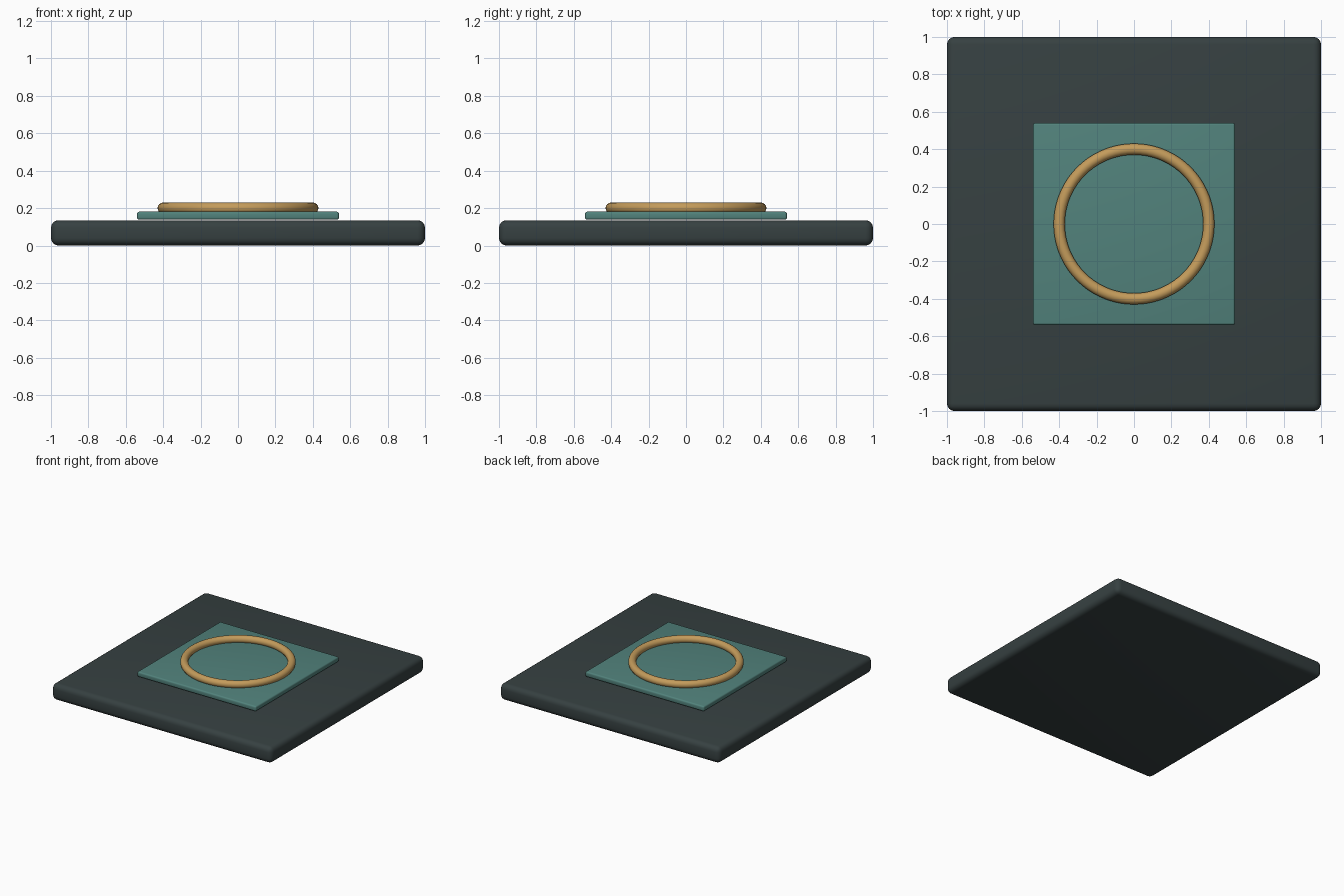
import bpy

if "Cube" in bpy.data.objects:
    bpy.data.objects.remove(bpy.data.objects["Cube"])


def material(name, rgb):
    m = bpy.data.materials.new(name)
    m.diffuse_color = (*rgb, 1)
    m.use_nodes = True
    m.node_tree.nodes["Principled BSDF"].inputs["Base Color"].default_value = m.diffuse_color
    return m


def smooth(obj):
    bpy.context.view_layer.objects.active = obj
    obj.select_set(True)
    bpy.ops.object.shade_smooth_by_angle(angle=0.6)
    obj.select_set(False)


def rounded_plate(name, side, z0, z1, radius, mat):
    bpy.ops.mesh.primitive_cube_add(size=1, location=(0, 0, (z0 + z1) / 2))
    obj = bpy.context.object
    obj.name = name
    obj.scale = (side, side, z1 - z0)
    bpy.ops.object.transform_apply(location=False, rotation=False, scale=True)
    bevel = obj.modifiers.new("rounded_edges", 'BEVEL')
    bevel.width = radius
    bevel.segments = 4
    bpy.ops.object.modifier_apply(modifier=bevel.name)
    obj.data.materials.append(mat)
    smooth(obj)


slate = material("dark_slate", (0.037, 0.052, 0.053))
teal = material("muted_teal", (0.084, 0.225, 0.202))
gold = material("warm_gold", (0.55, 0.33, 0.105))

# Square base slab and the thinner raised panel
rounded_plate("base_slab", 2.0, 0.0, 0.135, 0.04, slate)
rounded_plate("raised_panel", 1.08, 0.138, 0.181, 0.012, teal)

# Round ring half resting in the panel
bpy.ops.mesh.primitive_torus_add(major_radius=0.4, minor_radius=0.03,
                                 major_segments=72, minor_segments=16,
                                 location=(0, 0, 0.2))
ring = bpy.context.object
ring.name = "ring"
ring.data.materials.append(gold)
smooth(ring)
